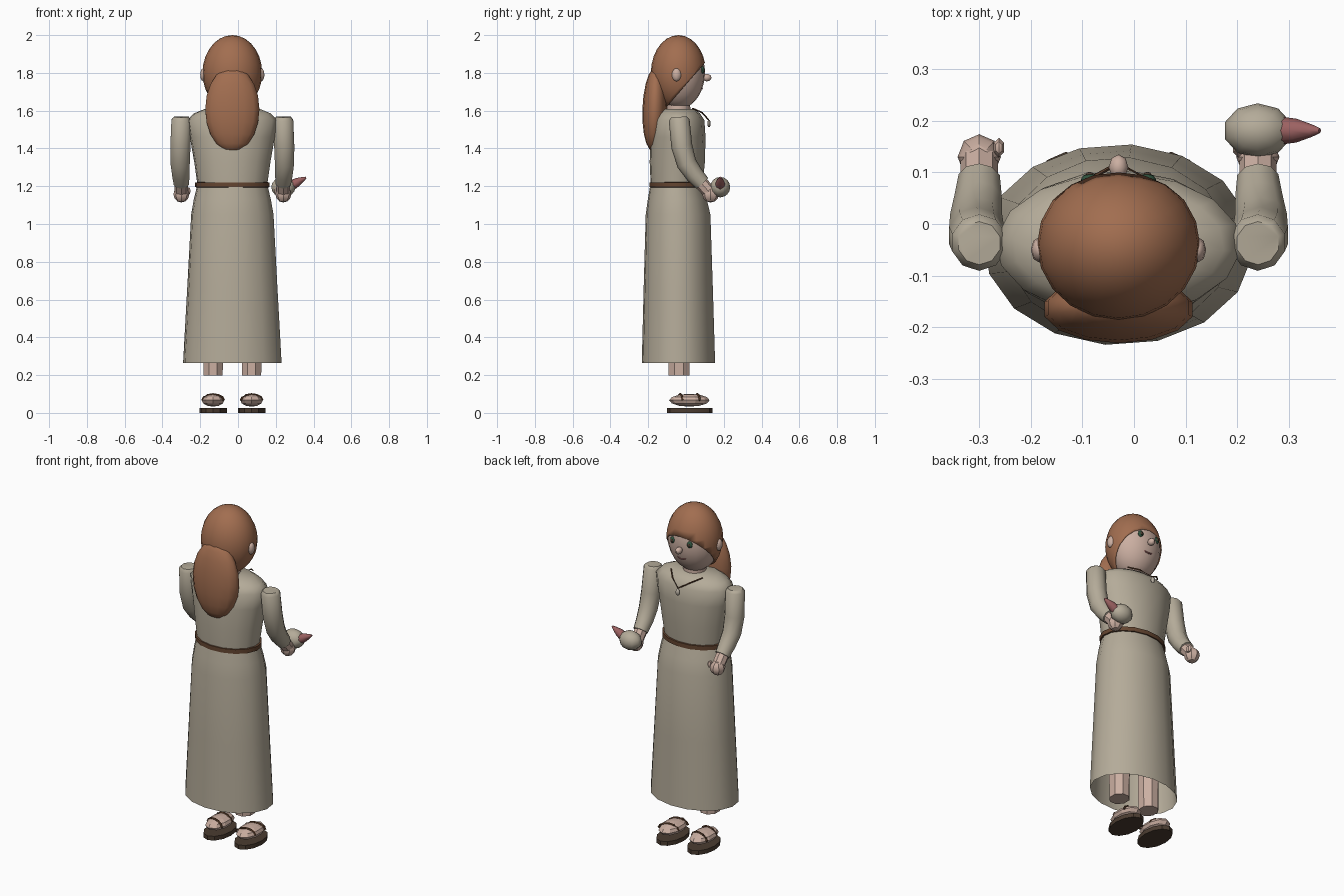
import bpy, bmesh, math
from mathutils import Vector, Matrix

if "Cube" in bpy.data.objects:
    bpy.data.objects.remove(bpy.data.objects["Cube"])

CX = -0.03   # symmetry plane of the figure

def mat(name, c):
    m = bpy.data.materials.new(name)
    m.diffuse_color = (*c, 1)
    m.use_nodes = True
    m.node_tree.nodes["Principled BSDF"].inputs["Base Color"].default_value = m.diffuse_color
    return m

ROBE = mat("linen", (0.46, 0.41, 0.32))
HAIR = mat("auburn", (0.36, 0.155, 0.08))
SKIN = mat("skin", (0.60, 0.43, 0.36))
LEATHER = mat("leather", (0.13, 0.06, 0.03))
SOLE = mat("sole", (0.07, 0.045, 0.03))
PINK = mat("pink", (0.33, 0.12, 0.12))
GREEN = mat("eye_green", (0.03, 0.09, 0.05))
PEARL = mat("pendant", (0.5, 0.45, 0.38))

def finish(name, bm, m, angle=50):
    bmesh.ops.recalc_face_normals(bm, faces=bm.faces)
    me = bpy.data.meshes.new(name)
    bm.to_mesh(me)
    bm.free()
    me.materials.append(m)
    ob = bpy.data.objects.new(name, me)
    bpy.context.collection.objects.link(ob)
    if angle:
        bpy.ops.object.select_all(action='DESELECT')
        ob.select_set(True)
        bpy.context.view_layer.objects.active = ob
        bpy.ops.object.shade_smooth_by_angle(angle=math.radians(angle))
    return ob

def ball(name, c, r, m, u=12, v=8, angle=50, cut=None, tilt=0):
    bm = bmesh.new()
    bmesh.ops.create_uvsphere(bm, u_segments=u, v_segments=v, radius=1)
    bm.transform(Matrix.Translation(c) @ Matrix.Rotation(tilt, 4, 'X') @ Matrix.Diagonal((*r, 1)))
    if cut:
        bmesh.ops.bisect_plane(bm, geom=bm.verts[:] + bm.edges[:] + bm.faces[:],
                               plane_co=cut[0], plane_no=cut[1], clear_inner=True)
    return finish(name, bm, m, angle)

def skin_rings(bm, rings, caps=True, closed=False):
    n = len(rings[0])
    vs = [[bm.verts.new(p) for p in r] for r in rings]
    for a, b in zip(vs, vs[1:] + (vs[:1] if closed else [])):
        for i in range(n):
            bm.faces.new((a[i], a[(i + 1) % n], b[(i + 1) % n], b[i]))
    if caps:
        bm.faces.new(vs[0])
        bm.faces.new(vs[-1])

def loft(name, prof, m, x=CX, n=16, turn=0.0, caps=True, closed=False, angle=50):
    # prof rows: z, x radius, y radius, y centre
    bm = bmesh.new()
    A = [turn + 2 * math.pi * i / n for i in range(n)]
    skin_rings(bm, [[(x + rx * math.cos(a), cy + ry * math.sin(a), z) for a in A]
                    for z, rx, ry, cy in prof], caps, closed)
    return finish(name, bm, m, angle)

def tube(name, path, m, n=10, angle=50):
    # path rows: x, y, z, radius
    bm = bmesh.new()
    P = [Vector(p[:3]) for p in path]
    rings = []
    for i, p in enumerate(P):
        t = (P[min(i + 1, len(P) - 1)] - P[max(i - 1, 0)]).normalized()
        u = t.cross(Vector((1, 0, 0)) if abs(t.x) < 0.8 else Vector((0, 0, 1))).normalized()
        w = t.cross(u)
        rings.append([p + path[i][3] * (u * math.cos(2 * math.pi * k / n) + w * math.sin(2 * math.pi * k / n))
                      for k in range(n)])
    skin_rings(bm, rings)
    return finish(name, bm, m, angle)

# Robe: hollow skirt, bodice and belt
TURN = math.radians(-5.6)
loft("skirt", [(0.265, 0.262, 0.195, -0.04), (0.66, 0.240, 0.184, -0.041), (1.05, 0.219, 0.172, -0.042),
               (1.13, 0.205, 0.157, -0.046), (1.205, 0.187, 0.14, -0.05)], ROBE, turn=TURN, caps=False)
loft("bodice", [(1.19, 0.183, 0.137, -0.05), (1.33, 0.203, 0.147, -0.046), (1.46, 0.226, 0.146, -0.042),
                (1.55, 0.238, 0.138, -0.04), (1.585, 0.205, 0.115, -0.04), (1.61, 0.145, 0.085, -0.04)],
     ROBE, turn=TURN, angle=70)
loft("belt", [(1.193, 0.18, 0.132, -0.048), (1.195, 0.198, 0.147, -0.048),
              (1.22, 0.198, 0.147, -0.048), (1.222, 0.18, 0.132, -0.048)], LEATHER, turn=TURN,
     caps=False, closed=True)
loft("neck", [(1.56, 0.065, 0.065, -0.04), (1.68, 0.06, 0.06, -0.04)], SKIN, n=12)

# Head, hair cap cut along the hairline, and the long tail of hair
ball("head", (CX, -0.038, 1.80), (0.15, 0.138, 0.19), SKIN, 20, 14)
cap = ball("hair_cap", (CX, -0.04, 1.80), (0.158, 0.146, 0.20), HAIR, 20, 14,
           cut=((0, 0.103, 1.857), (0, -0.755, 0.656)))
rim = cap.modifiers.new("thickness", 'SOLIDIFY')
rim.thickness = 0.012
ball("hair_tail", (CX, -0.165, 1.607), (0.147, 0.066, 0.225), HAIR, 14, 10, tilt=math.radians(-2))

# Face
ball("nose", (CX, 0.11, 1.775), (0.019, 0.025, 0.02), SKIN, 8, 6)
tube("mouth", [(CX + 0.035 * t, 0.086 - 0.008 * t * t, 1.716 + 0.012 * t * t, 0.004)
               for t in (-1, -0.5, 0, 0.5, 1)], PINK, 6)

# Paired parts
for s, side in ((-1, "left"), (1, "right")):
    ball(side + "_ear", (CX + s * 0.153, -0.05, 1.79), (0.017, 0.025, 0.035), SKIN, 8, 6)
    ball(side + "_eye", (CX + s * 0.055, 0.086, 1.815), (0.018, 0.012, 0.02), GREEN, 8, 6)
    ball(side + "_pupil", (CX + s * 0.056, 0.096, 1.815), (0.008, 0.005, 0.01), SOLE, 8, 6)

    # Sleeve, wrist and hand
    x = CX + s * 0.27
    tube(side + "_sleeve", [(x, -0.037, 1.567, 0.042), (x, -0.036, 1.55, 0.055), (x + s * 0.005, -0.022, 1.41, 0.056),
                            (x + s * 0.006, 0.004, 1.32, 0.053), (x + s * 0.002, 0.045, 1.26, 0.048),
                            (x, 0.086, 1.215, 0.042)], ROBE)
    tube(side + "_wrist", [(x, 0.065, 1.235, 0.036), (x, 0.122, 1.17, 0.036)], SKIN, 8, 30)
    ball(side + "_hand", (x, 0.13, 1.157), (0.042, 0.044, 0.043), SKIN, 8, 6, 30)
    ball(side + "_thumb", (x - s * 0.038, 0.148, 1.175), (0.012, 0.02, 0.02), SKIN, 6, 5, 30)

    # Leg, foot and sandal
    fx = CX + s * 0.102
    loft(side + "_leg", [(0.197, 0.055, 0.06, -0.037), (0.62, 0.062, 0.066, -0.037)], SKIN, fx, 8, math.pi / 8, angle=30)
    ball(side + "_foot", (fx, 0.018, 0.067), (0.063, 0.107, 0.034), SKIN, 10, 6, 0)
    loft(side + "_sole", [(0, 0.073, 0.12, 0.02), (0.025, 0.073, 0.12, 0.02)], SOLE, fx, 12, angle=30)
    for k, (y, w) in enumerate(((-0.03, 0.056), (0.06, 0.058))):
        tube(f"{side}_strap_{k}", [(fx + w * math.cos(a), y + 0.012 * math.cos(a) * s, 0.066 + 0.033 * math.sin(a), 0.006)
                                   for a in (math.pi * j / 6 for j in range(7))], LEATHER, 6)

# Necklace cord and pendant
tube("cord", [(CX - 0.105, 0.035, 1.612, 0.004), (CX - 0.06, 0.085, 1.59, 0.004), (CX, 0.118, 1.553, 0.004),
              (CX + 0.06, 0.085, 1.59, 0.004), (CX + 0.105, 0.035, 1.612, 0.004)], LEATHER, 6)
ball("pendant", (CX, 0.122, 1.532), (0.013, 0.009, 0.02), PEARL, 8, 6)

# Round pouch with a pointed spout held in the right hand
ball("held_pouch", (0.24, 0.181, 1.195), (0.067, 0.053, 0.054), ROBE, 10, 8)
tube("pouch_spout", [(0.285, 0.181, 1.205, 0.027), (0.315, 0.181, 1.222, 0.023),
                     (0.345, 0.181, 1.238, 0.012), (0.36, 0.181, 1.246, 0.005)], PINK, 8)
